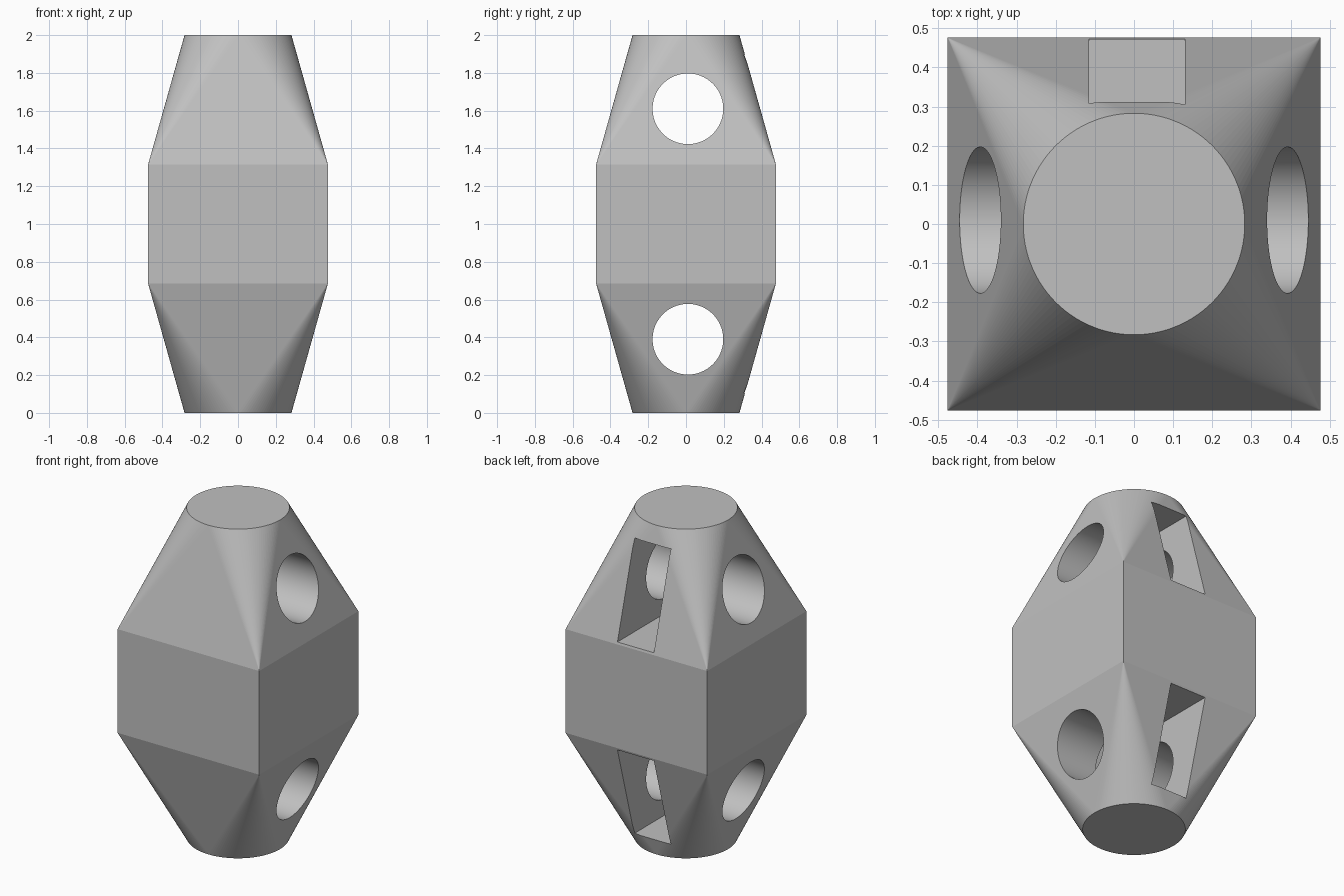
import bpy
import bmesh
from math import cos, sin, pi, hypot

HALF, CAP_R = 0.476, 0.283           # half width of square waist, cap radius
HOLE_R, HOLE_Y = 0.187, 0.01
HOLE_DZ, WAIST_DZ, HEIGHT = 0.61, 0.315, 2.0
MID = HEIGHT / 2

if "Cube" in bpy.data.objects:
    bpy.data.objects.remove(bpy.data.objects["Cube"])

grey = bpy.data.materials.new("plain grey")
grey.use_nodes = True
grey.diffuse_color = (0.53, 0.53, 0.53, 1)
grey.node_tree.nodes["Principled BSDF"].inputs["Base Color"].default_value = grey.diffuse_color


def make_object(name, bm):
    bmesh.ops.recalc_face_normals(bm, faces=bm.faces)
    mesh = bpy.data.meshes.new(name)
    bm.to_mesh(mesh)
    bm.free()
    obj = bpy.data.objects.new(name, mesh)
    bpy.context.collection.objects.link(obj)
    mesh.materials.append(grey)
    return obj


def cylinder_cutter(z):
    bpy.ops.mesh.primitive_cylinder_add(vertices=96, radius=HOLE_R, depth=2,
                                        location=(0, HOLE_Y, z), rotation=(0, pi / 2, 0))
    return bpy.context.object


def box_cutter(lo, hi):
    bpy.ops.mesh.primitive_cube_add(size=1, location=[(a + b) / 2 for a, b in zip(lo, hi)])
    obj = bpy.context.object
    obj.scale = [b - a for a, b in zip(lo, hi)]
    return obj


# Body: square waist blending into a round cap at each end
bm = bmesh.new()
segments = 128
for side in (-1, 1):
    for sx in (-1, 1):
        for sy in (-1, 1):
            bm.verts.new((sx * HALF, sy * HALF, MID + side * WAIST_DZ))
    for i in range(segments):
        a = 2 * pi * i / segments
        bm.verts.new((CAP_R * cos(a), CAP_R * sin(a), MID + side * MID))
bmesh.ops.convex_hull(bm, input=bm.verts)
bmesh.ops.dissolve_limit(bm, angle_limit=0.004, verts=bm.verts, edges=bm.edges)
body = make_object("body", bm)

# Cross holes and back slots, mirrored above and below the waist
cutters = []
for side in (-1, 1):
    cutters.append(cylinder_cutter(MID + side * HOLE_DZ))
    z0, z1 = sorted((MID + side * 0.328, MID + side * 0.897))
    cutters.append(box_cutter((-0.115, -0.2, z0), (0.13, 0.7, z1)))

bpy.context.view_layer.objects.active = body
for cutter in cutters:
    cutter.hide_render = True
    mod = body.modifiers.new("cut", "BOOLEAN")
    mod.operation = "DIFFERENCE"
    mod.solver = "EXACT"
    mod.object = cutter
    bpy.ops.object.modifier_apply(modifier=mod.name)
    bpy.data.objects.remove(cutter)

# Smooth only the hole walls; flat panels stay crisp
for face in body.data.polygons:
    face.material_index = 0
    c = face.center
    on_hole = any(abs(hypot(c.y - HOLE_Y, c.z - MID - s * HOLE_DZ) - HOLE_R) < 0.004
                  for s in (-1, 1))
    face.use_smooth = on_hole and abs(face.normal.x) < 0.01
